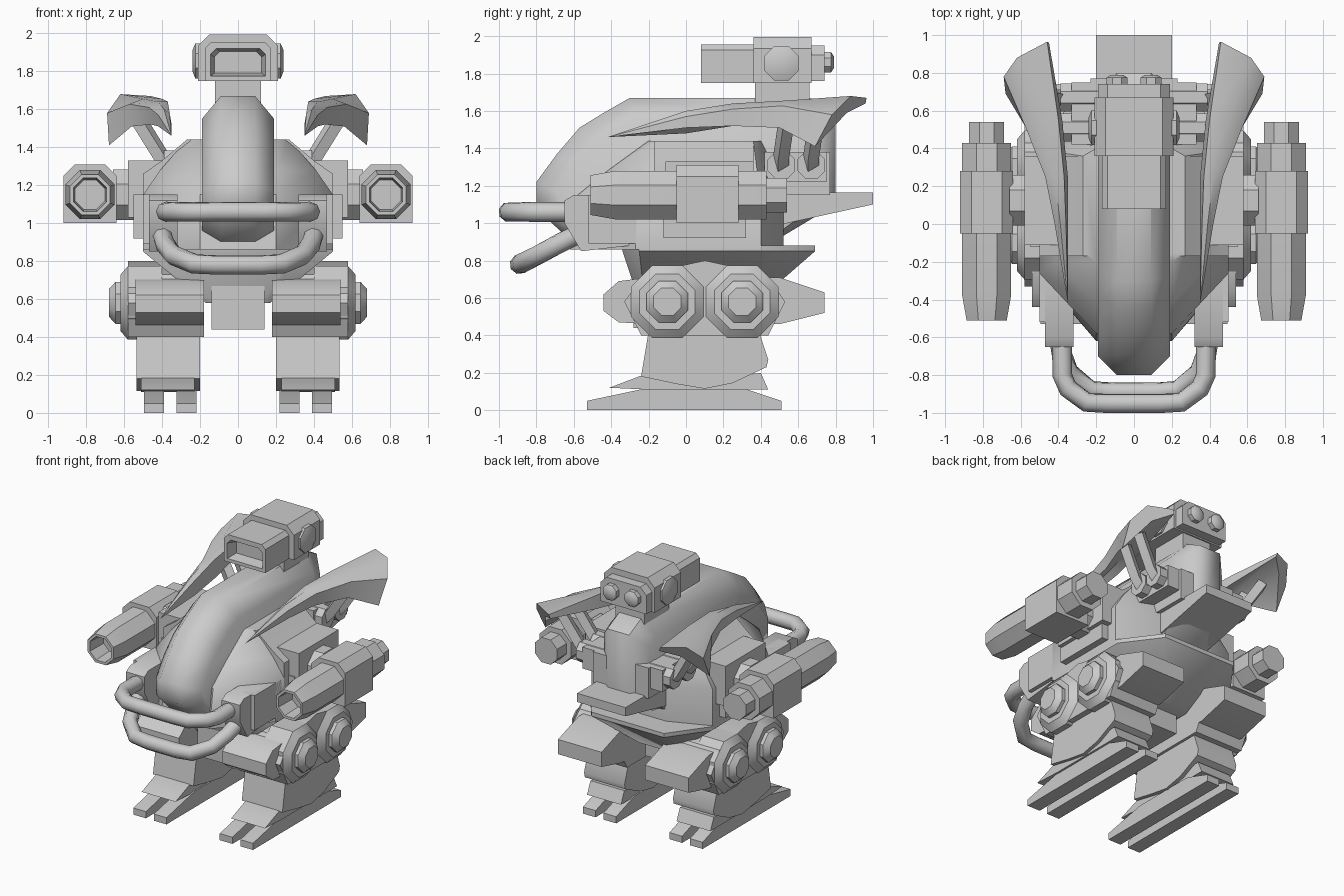
import bpy, bmesh, math
from mathutils import Vector

grey = bpy.data.materials.new("light_grey_metal")
grey.diffuse_color = (0.6, 0.6, 0.6, 1)


def loft(name, rings, mirror=False, angle=40):
    """Skin equal-length rings, cap both ends, optionally mirror across x."""
    bm = bmesh.new()
    rows = [[bm.verts.new(p) for p in r] for r in rings]
    n = len(rows[0])
    for a, b in zip(rows, rows[1:]):
        for i in range(n):
            j = (i + 1) % n
            bm.faces.new((a[i], a[j], b[j], b[i]))
    bm.faces.new(rows[0][::-1])
    bm.faces.new(rows[-1])
    bmesh.ops.remove_doubles(bm, verts=bm.verts, dist=0.0005)
    bmesh.ops.recalc_face_normals(bm, faces=bm.faces)
    me = bpy.data.meshes.new(name)
    bm.to_mesh(me)
    bm.free()
    me.materials.append(grey)
    me.shade_smooth()
    me.set_sharp_from_angle(angle=math.radians(angle))
    ob = bpy.data.objects.new(name, me)
    bpy.context.collection.objects.link(ob)
    if mirror:
        ob.modifiers.new("mirror", 'MIRROR')
    return ob


def side_prism(name, yz, x0, x1, mirror=False):
    return loft(name, [[(x, y, z) for y, z in yz] for x in (x0, x1)], mirror)


def front_prism(name, xz, y0, y1, mirror=False):
    return loft(name, [[(x, y, z) for x, z in xz] for y in (y0, y1)], mirror)


def box(name, x0, x1, y0, y1, z0, z1, mirror=False):
    return side_prism(name, [(y0, z0), (y1, z0), (y1, z1), (y0, z1)], x0, x1, mirror)


def lathe(name, axis, center, steps, sides=8, mirror=False, turn=0.5):
    """Rings of (position along axis, radius) around an x or y axis line."""
    rings = []
    for p, r in steps:
        ring = []
        for i in range(sides):
            a = 2 * math.pi * (i + turn) / sides
            u, v = center[0] + r * math.cos(a), center[1] + r * math.sin(a)
            ring.append((p, u, v) if axis == 'x' else (u, p, v))
        rings.append(ring)
    return loft(name, rings, mirror)


def sweep(name, path, r, sides=8, mirror=False):
    pts = [Vector(p) for p in path]
    rings = []
    for i, p in enumerate(pts):
        t = (pts[min(i + 1, len(pts) - 1)] - pts[max(i - 1, 0)]).normalized()
        u = t.cross(Vector((0, 0.3, 1))).normalized()
        v = u.cross(t)
        rings.append([p + r * (u * math.cos(a) + v * math.sin(a))
                      for a in (2 * math.pi * k / sides for k in range(sides))])
    return loft(name, rings, mirror, 50)


# Central spine with chamfered edges
full = [(-0.80, 1.08), (-0.80, 1.22), (-0.69, 1.37), (-0.57, 1.51), (-0.44, 1.59), (-0.30, 1.67),
        (0.66, 1.67), (0.80, 1.60), (0.80, 1.10), (0.40, 0.86), (-0.57, 0.86)]
inset = [(-0.70, 1.05), (-0.70, 1.17), (-0.60, 1.31), (-0.49, 1.42), (-0.38, 1.49), (-0.27, 1.55),
         (0.62, 1.55), (0.70, 1.50), (0.70, 1.10), (0.40, 0.88), (-0.52, 0.88)]
loft("spine_hull", [[(x, y, z) for y, z in p] for x, p in
                    ((-0.19, inset), (-0.09, full), (0.09, full), (0.19, inset))], angle=50)

# Main body: octagonal plan narrowing upward


def plan(x, front, nose, back, tail, z, nx=0.2):
    return [(nx, nose, z), (x, front, z), (x, back, z), (nx, tail, z),
            (-nx, tail, z), (-x, back, z), (-x, front, z), (-nx, nose, z)]


loft("body_hull", [plan(0.50, -0.27, -0.62, 0.40, 0.52, 0.86),
                   plan(0.50, -0.26, -0.58, 0.40, 0.52, 1.15),
                   plan(0.41, -0.20, -0.42, 0.38, 0.48, 1.28),
                   plan(0.27, -0.15, -0.20, 0.36, 0.40, 1.44)])
loft("hip_skirt", [plan(0.50, -0.25, -0.34, 0.42, 0.69, 0.88, 0.3),
                   plan(0.50, -0.25, -0.34, 0.42, 0.69, 0.85, 0.3),
                   plan(0.17, -0.22, -0.25, 0.33, 0.38, 0.58, 0.12)])
box("pelvis", -0.14, 0.14, -0.28, 0.28, 0.44, 0.75)
box("rear_block", -0.23, 0.23, 0.37, 0.77, 1.15, 1.38)
side_prism("tail_shelf", [(0.45, 0.98), (1.0, 1.10), (1.0, 1.165), (0.45, 1.165)], -0.2, 0.2)

# Shoulders
front_prism("shoulder_block", [(0.25, 0.89), (0.50, 0.89), (0.50, 1.26), (0.40, 1.33),
                               (0.27, 1.44), (0.25, 1.44)], -0.17, 0.36, True)
box("shoulder_plate", 0.45, 0.55, -0.12, 0.32, 0.92, 1.15, True)
box("shoulder_cap", 0.40, 0.58, -0.11, 0.36, 1.03, 1.33, True)
lathe("arm_joint", 'x', (0.125, 1.15), [(0.5, 0.145), (0.66, 0.145)], 8, True)

# Arm cannons with hollow muzzles
lathe("cannon_barrel", 'y', (0.78, 1.15),
      [(0.43, 0.14), (-0.38, 0.14), (-0.51, 0.115), (-0.51, 0.095), (-0.36, 0.085)], 8, True)
front_prism("cannon_housing", [(0.64, 1.0), (0.92, 1.0), (0.92, 1.25), (0.86, 1.31),
                               (0.70, 1.31), (0.64, 1.25)], -0.05, 0.28, True)
lathe("cannon_rear_knob", 'y', (0.78, 1.15), [(0.40, 0.1), (0.54, 0.1)], 8, True)

# Front bumper mounts and tubes
side_prism("bumper_mount", [(-0.65, 1.0), (-0.65, 1.12), (-0.60, 1.15), (-0.30, 1.15),
                            (-0.30, 0.88), (-0.56, 0.85)], 0.32, 0.47, True)
box("bumper_mount_step", 0.40, 0.50, -0.52, -0.2, 0.89, 1.15, True)
up = [(0.38, -0.60, 1.06), (0.38, -0.80, 1.06), (0.35, -0.87, 1.06), (0.25, -0.945, 1.06), (0.14, -0.95, 1.06)]
low = [(0.40, -0.58, 0.94), (0.385, -0.68, 0.89), (0.34, -0.79, 0.83), (0.23, -0.88, 0.785), (0.12, -0.89, 0.78)]
for nm, p in (("bumper_upper_tube", up), ("bumper_lower_tube", low)):
    sweep(nm, p + [(-x, y, z) for x, y, z in reversed(p)], 0.053)

# Head: neck, block, visor barrel, ears and rear lamps


def hood(w, z0, z1, c):
    return [(-w, z0), (w, z0), (w, z1 - c), (w - c, z1), (c - w, z1), (-w, z1 - c)]


box("neck", -0.12, 0.12, 0.37, 0.66, 1.5, 1.77)
front_prism("head_block", hood(0.21, 1.75, 1.995, 0.06), 0.36, 0.67)
front_prism("head_back", hood(0.19, 1.76, 1.95, 0.05), 0.6, 0.74)
visor = [(0.45, hood(0.17, 1.75, 1.955, 0.03)), (0.08, hood(0.17, 1.75, 1.955, 0.03)),
         (0.08, hood(0.145, 1.775, 1.92, 0.03)), (0.16, hood(0.125, 1.79, 1.905, 0.03))]
loft("visor_barrel", [[(x, y, z) for x, z in r] for y, r in visor])
lathe("ear_disc", 'x', (0.51, 1.855), [(0.18, 0.1), (0.225, 0.1), (0.24, 0.06)], 8, True)
lathe("rear_lamp", 'y', (0.09, 1.86), [(0.7, 0.06), (0.775, 0.06), (0.79, 0.035)], 8, True)

# Swept fins: ring order is inner edge, crest, shoulder, outer edge, underside
fin = [[(0.35, -0.42, 1.46)] * 5,
       [(0.35, 0.0, 1.48), (0.36, 0.0, 1.58), (0.39, 0.0, 1.60), (0.42, 0.0, 1.51), (0.38, 0.0, 1.51)],
       [(0.35, 0.25, 1.52), (0.37, 0.25, 1.64), (0.42, 0.25, 1.64), (0.46, 0.25, 1.52), (0.40, 0.25, 1.55)],
       [(0.38, 0.55, 1.57), (0.40, 0.55, 1.655), (0.50, 0.53, 1.655), (0.56, 0.50, 1.51), (0.47, 0.54, 1.57)],
       [(0.45, 0.96, 1.64), (0.46, 0.965, 1.67), (0.62, 0.88, 1.68), (0.68, 0.70, 1.41), (0.56, 0.86, 1.59)]]
fin[4][3:4] = [(0.68, 0.69, 1.41)]
fin = [r[:3] + [tuple(0.5 * (a + b) + (0.06 * i / 4 if k != 1 else 0)
                      for k, (a, b) in enumerate(zip(r[2], r[3])))] + r[3:]
       if i else [r[0]] * 6 for i, r in enumerate(fin)]
fin[4][3] = (0.69, 0.78, 1.58)
loft("swept_fin", fin, True)

# Fin struts and their mounts
for y in (0.51, 0.67):
    lathe("strut_mount", 'x', (y, 1.31), [(0.15, 0.08), (0.39, 0.08)], 8, True)
    sweep("fin_strut", [(0.34, y, 1.28), (0.41, y, 1.36), (0.54, y + 0.03, 1.57)], 0.045, 4, True)
box("strut_base", 0.2, 0.33, 0.42, 0.75, 1.22, 1.38, True)

# Hips
side_prism("hip_housing", [(-0.24, 0.40), (-0.33, 0.58), (-0.22, 0.73), (0.10, 0.80),
                           (0.43, 0.73), (0.53, 0.58), (0.44, 0.40)], 0.18, 0.58, True)
for y in (-0.10, 0.30):
    lathe("hip_disc", 'x', (y, 0.58), [(0.4, 0.21), (0.58, 0.21), (0.62, 0.16)], 8, True)
    lathe("hip_hub", 'x', (y, 0.58), [(0.55, 0.12), (0.645, 0.12), (0.68, 0.08)], 8, True)
side_prism("knee_guard", [(-0.2, 0.46), (-0.36, 0.47), (-0.44, 0.53), (-0.44, 0.62),
                          (-0.36, 0.69), (-0.2, 0.71)], 0.18, 0.54, True)
side_prism("rear_thruster", [(0.4, 0.46), (0.5, 0.46), (0.74, 0.52), (0.74, 0.63),
                             (0.5, 0.71), (0.4, 0.71)], 0.18, 0.54, True)

# Shins and feet
side_prism("shin", [(-0.20, 0.42), (-0.24, 0.18), (-0.05, 0.14), (0.10, 0.115), (0.25, 0.145),
                    (0.43, 0.23), (0.44, 0.27), (0.39, 0.42)], 0.20, 0.535, True)
side_prism("foot_top", [(-0.41, 0.12), (-0.2, 0.20), (0.1, 0.16), (0.40, 0.20), (0.44, 0.11), (-0.2, 0.11)],
           0.23, 0.51, True)
for x in (0.22, 0.39):
    side_prism("toe_skid", [(-0.53, 0), (-0.53, 0.05), (-0.2, 0.12), (0.3, 0.12),
                            (0.51, 0.05), (0.51, 0)], x, x + 0.105, True)
